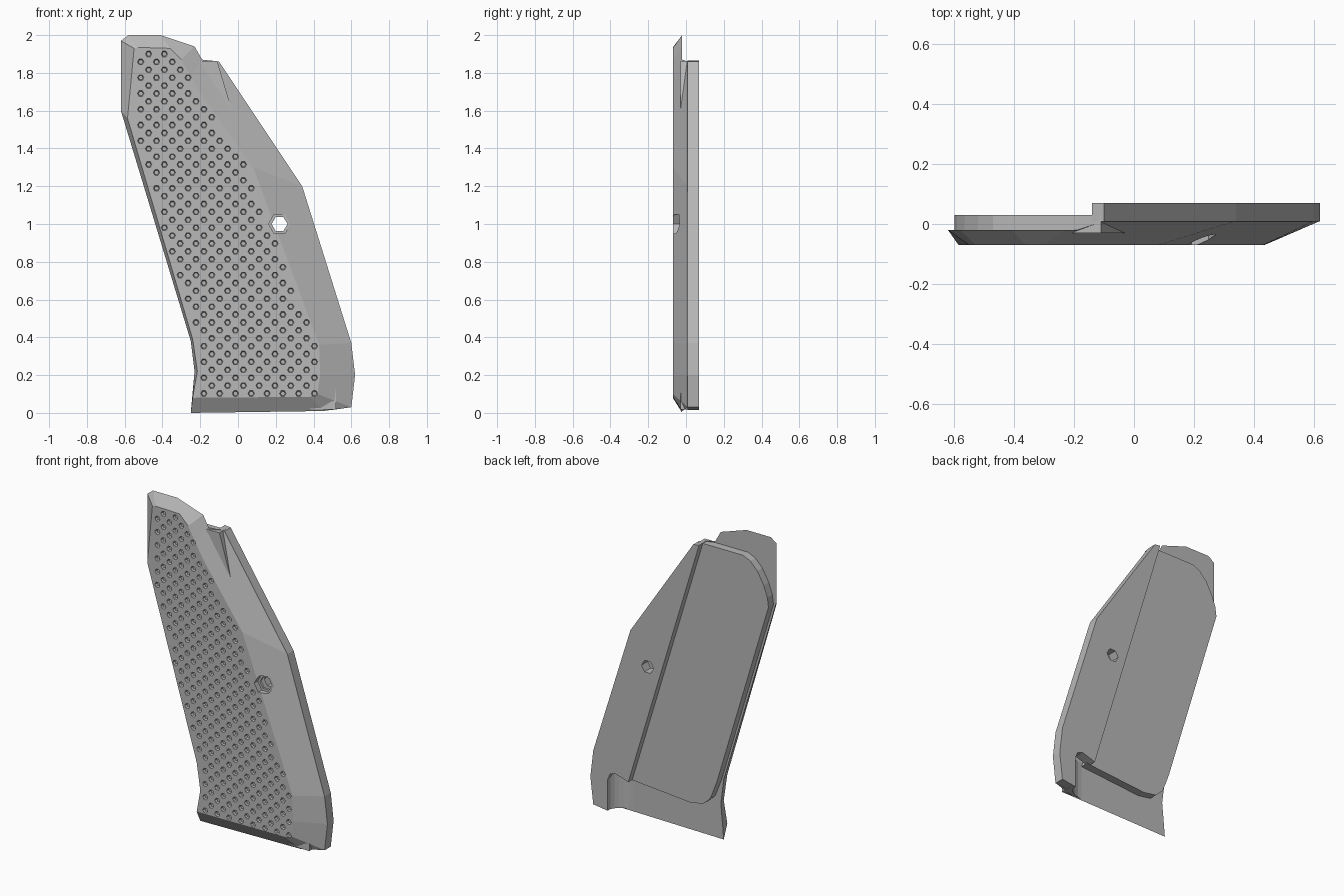
import bpy, bmesh, math

if "Cube" in bpy.data.objects:
    bpy.data.objects.remove(bpy.data.objects["Cube"])

grey = bpy.data.materials.new("grey")
grey.use_nodes = True
grey.diffuse_color = (0.48, 0.48, 0.48, 1)
grey.node_tree.nodes["Principled BSDF"].inputs["Base Color"].default_value = (0.48, 0.48, 0.48, 1)

FRONT, BACK, PAD, RIDGE = -0.07, -0.02, 0.03, 0.07


def finish(bm, name):
    bmesh.ops.remove_doubles(bm, verts=bm.verts, dist=1e-4)
    bm.normal_update()
    if bm.calc_volume(signed=True) < 0:
        bmesh.ops.reverse_faces(bm, faces=bm.faces)
    mesh = bpy.data.meshes.new(name)
    bm.to_mesh(mesh)
    bm.free()
    mesh.materials.append(grey)
    obj = bpy.data.objects.new(name, mesh)
    bpy.context.collection.objects.link(obj)
    return obj


def loft(bm, loops):
    """Skin a list of equal point loops and cap both ends."""
    rings = [[bm.verts.new(p) for p in loop] for loop in loops]
    for a, b in zip(rings, rings[1:]):
        for i in range(len(a)):
            j = (i + 1) % len(a)
            bm.faces.new((a[i], a[j], b[j], b[i]))
    bm.faces.new(rings[0][::-1])
    bm.faces.new(rings[-1])


def slab(name, outline, y0, y1):
    bm = bmesh.new()
    loft(bm, [[(x, y, z) for x, z in outline] for y in (y0, y1)])
    return finish(bm, name)


def prism(bm, x, z, r0, r1, y0, y1, sides=6):
    ring = [(math.cos(k * math.tau / sides), math.sin(k * math.tau / sides)) for k in range(sides)]
    loft(bm, [[(x + r * c, y, z + r * s) for c, s in ring] for r, y in ((r0, y0), (r1, y1))])


def cut(obj, cutter):
    mod = obj.modifiers.new("cut", "BOOLEAN")
    mod.operation, mod.solver, mod.object = "DIFFERENCE", "EXACT", cutter
    bpy.context.view_layer.objects.active = obj
    bpy.ops.object.modifier_apply(modifier=mod.name)


def along(points, z):
    """Piecewise linear x at a height, from (z, x) pairs running downward."""
    for (z0, a), (z1, b) in zip(points, points[1:]):
        if z1 <= z <= z0:
            return a + (b - a) * (z0 - z) / (z0 - z1)
    return points[-1][1]


# Front shell: rim outline and the smaller flat face, point for point
rim = [(-.25, 0), (-.23, .22), (-.25, .38), (-.62, 1.6), (-.62, 1.97), (-.58, 2), (-.41, 2),
       (-.23, 1.94), (-.19, 1.87), (-.1, 1.86), (.34, 1.2), (.6, .37), (.62, .2), (.6, .03), (.45, .01)]
flat = [(-.24, .08), (-.215, .22), (-.24, .39), (-.585, 1.56), (-.55, 1.93), (-.53, 1.935), (-.36, 1.93),
        (-.3, 1.87), (-.25, 1.78), (-.19, 1.68), (.08, 1.3), (.43, .36), (.435, .2), (.42, .1), (.38, .085)]
raised = range(9, 14)
# Rear edge of the shell, drawn inward where the rim is raised
rear = [(x + .55 * (u - x), z + .55 * (v - z)) if i in raised else (x, z)
        for i, ((x, z), (u, v)) in enumerate(zip(rim, flat))]
bm = bmesh.new()
loft(bm, [
    [(x, FRONT, z) for x, z in flat],
    [(x, .01 if i in raised else BACK, z) for i, (x, z) in enumerate(rim)],
    [(x, BACK, z) for x, z in rear]])
shell = finish(bm, "grip_shell")

# Rear pad with rounded corners
slab("rear_pad", [(-.11, 1.862), (-.42, 1.862), (-.47, 1.84), (-.52, 1.79), (-.565, 1.71), (-.59, 1.64),
                  (-.598, 1.58), (-.24, .39), (-.218, .33), (-.19, .26), (-.14, .215), (-.05, .2),
                  (.38, .235)], BACK - .01, PAD)

# Raised ridge on the rear, notched at its lower end
ridge = slab("rear_ridge", [(-.14, 1.865), (-.1, 1.86), (.34, 1.2), (.6, .37), (.62, .2), (.6, .03),
                            (.5, .016), (.5, .21), (.485, .25), (.45, .265), (.4, .25), (.355, .235)], .008, RIDGE)

# Concave fillet in the notch
bm = bmesh.new()
arc = [(.5 - .12 * (1 - math.sin(t)), RIDGE - .09 * math.cos(t))
       for t in (k * math.pi / 12 for k in range(7))]
curve = [(.38 + .12 * (1 - math.cos(t)), BACK + .09 * (1 - math.sin(t)))
         for t in (math.pi / 2 - k * math.pi / 12 for k in range(7))]
curve = [(.38 + .12 * math.sin(k * math.pi / 12), RIDGE - .002 - .088 * math.cos(k * math.pi / 12))
         for k in range(7)]
profile = [(.38 + .12 * math.sin(t), BACK + .088 * (1 - math.cos(t)))
           for t in (k * math.pi / 12 for k in range(7))]
profile += [(.52, RIDGE - .002), (.52, BACK - .01), (.38, BACK - .01)]
loft(bm, [[(x, y, z) for x, y in profile] for z in (.018, .255)])
finish(bm, "notch_fillet")

# Screw hole with counterbore
bm = bmesh.new()
prism(bm, .22, 1.0, .058, .058, -.2, -.035)
bore = finish(bm, "counterbore_cutter")
bm = bmesh.new()
prism(bm, .22, 1.0, .042, .042, -.2, .2)
hole = finish(bm, "hole_cutter")

# Staggered grip dimples over the flat face
left = [(1.95, -.52), (1.41, -.52), (.39, -.218), (.24, -.193), (.05, -.193)]
right = [(1.95, -.33), (1.86, -.3), (1.69, -.22), (1.34, .03), (1.0, .16), (.36, .415), (.05, .415)]
bm = bmesh.new()
step = .0418
for row in range(44):
    z = 1.9 - row * step
    for col in range(24):
        x = -.515 + col * step
        near_hole = math.hypot(x - .22, z - 1.0) < .08
        if (row + col) % 2 and along(left, z) <= x <= along(right, z) and not near_hole:
            prism(bm, x, z, .019, .012, FRONT - .005, FRONT + .015)
dimples = finish(bm, "dimple_cutter")

for cutter in (bore, hole, dimples):
    cut(shell, cutter)
cut(ridge, hole)
for cutter in (bore, hole, dimples):
    bpy.data.objects.remove(cutter)
